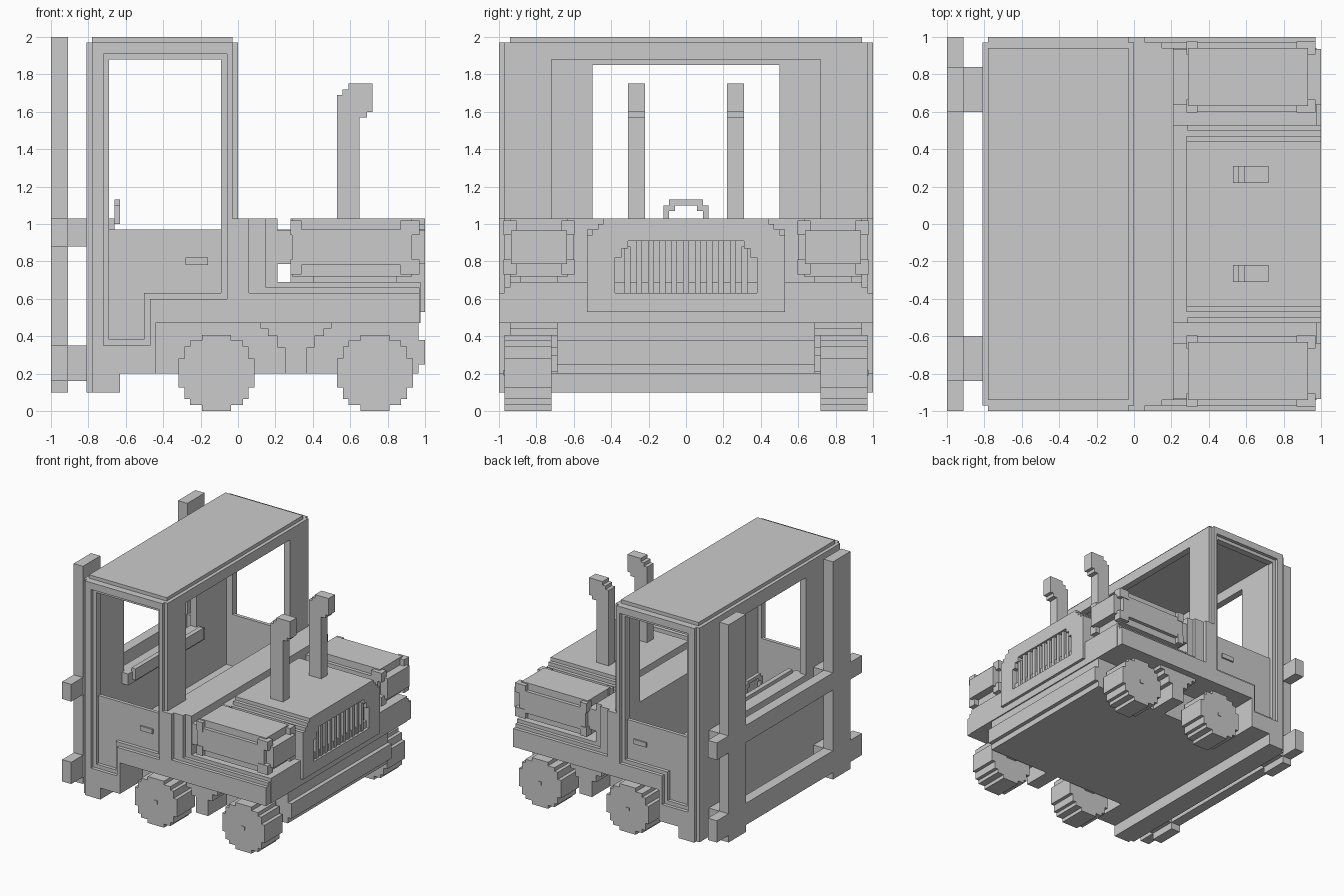
import bpy, bmesh

if "Cube" in bpy.data.objects:
    bpy.data.objects.remove(bpy.data.objects["Cube"])

V = 0.03125  # stair-step size used throughout


def prism(name, pts, axis, a, b):
    """Extrude a 2D profile along x (pts are y,z) or y (pts are x,z)."""
    bm = bmesh.new()
    place = (lambda p, t: (t, p[0], p[1])) if axis == 'x' else (lambda p, t: (p[0], t, p[1]))
    lo = [bm.verts.new(place(p, a)) for p in pts]
    hi = [bm.verts.new(place(p, b)) for p in pts]
    bm.faces.new(lo)
    bm.faces.new(hi)
    n = len(pts)
    for i in range(n):
        bm.faces.new((lo[i], lo[(i + 1) % n], hi[(i + 1) % n], hi[i]))
    bmesh.ops.recalc_face_normals(bm, faces=bm.faces)
    me = bpy.data.meshes.new(name)
    bm.to_mesh(me)
    bm.free()
    ob = bpy.data.objects.new(name, me)
    bpy.context.collection.objects.link(ob)
    return ob


def box(name, x0, x1, y0, y1, z0, z1):
    y0, y1 = min(y0, y1), max(y0, y1)
    return prism(name, [(x0, z0), (x1, z0), (x1, z1), (x0, z1)], 'y', y0, y1)


def cut(ob, *cutters):
    bpy.context.view_layer.objects.active = ob
    for c in cutters:
        m = ob.modifiers.new("cut", 'BOOLEAN')
        m.operation, m.solver, m.object = 'DIFFERENCE', 'EXACT', c
        bpy.ops.object.modifier_apply(modifier=m.name)
        bpy.data.objects.remove(c)


def stepped(cx, cz, hx, hz, steps):
    """Closed stair-cornered outline; steps are (inset x, inset z) from the corner."""
    q = [(hx, hz - steps[0][1])]
    for i, (dx, dz) in enumerate(steps):
        q.append((hx - dx, hz - dz))
        nxt = steps[i + 1][1] if i + 1 < len(steps) else 0
        q.append((hx - dx, hz - nxt))
    ring = q + [(-x, z) for x, z in reversed(q)]
    ring += [(-x, -z) for x, z in q] + [(x, -z) for x, z in reversed(q)]
    out = []
    for x, z in ring:
        p = (cx + x, cz + z)
        if not out or abs(p[0] - out[-1][0]) + abs(p[1] - out[-1][1]) > 1e-5:
            out.append(p)
    return out


def door(g):
    """L-shaped door outline, shrunk by g."""
    return [(-.72 + g, .35 + g), (-.47 - g, .35 + g), (-.47 - g, .6 + g),
            (-.06 - g, .6 + g), (-.06 - g, 1.91 - g), (-.72 + g, 1.91 - g)]


def cab_side(x0, x1):
    return [(x0, .1), (-.63, .1), (-.63, .2), (-.44, .2), (-.44, .47),
            (x1, .47), (x1, 1.97), (x0, 1.97)]


# Cab shell: hollow, with side windows, rear window and windscreen
shell = prism("cab_shell", cab_side(-.81, 0), 'y', -.97, .97)
cut(shell,
    box("c", -.75, -.06, -.91, .91, .52, 1.94),
    prism("c", door(V), 'y', -1.1, -.94),
    prism("c", door(V), 'y', .94, 1.1),
    box("c", -.69, -.09, -1.1, 1.1, .97, 1.88),
    box("c", -.9, -.7, -.5, .5, 1.0, 1.85),
    box("c", -.1, .1, -.72, .72, 1.03, 1.88))
box("roof_cap", -.78, -.03, -.94, .94, 1.96, 2)
for s in (-1, 1):
    a, b = sorted((s * .965, s))
    skin = prism("cab_side_frame", cab_side(-.78, -.03), 'y', a, b)
    cut(skin, prism("c", door(0), 'y', a - .1, b + .1))
    box("door_handle", -.28, -.16, s * .93, s * .955, .78, .82)

# Rear ledge inside the cab with an arched grab handle
box("rear_ledge", -.76, -.69, -.53, .53, .9, 1.0)
box("rear_ledge_step", -.7, -.66, -.47, .47, .93, 1.03)
prism("grab_handle", [(-.12, 1), (-.09, 1), (-.09, 1.07), (-.06, 1.07), (-.06, 1.1),
                      (.06, 1.1), (.06, 1.07), (.09, 1.07), (.09, 1), (.12, 1),
                      (.12, 1.1), (.09, 1.1), (.09, 1.13), (-.09, 1.13), (-.09, 1.1),
                      (-.12, 1.1)], 'x', -.66, -.63)

# Rear guard frame: posts, rails and connectors
for s in (-1, 1):
    box("guard_post", -1, -.91, s * .6, s * .84, .1, 2)
    for z0, z1 in ((.16, .35), (.88, 1.03)):
        box("guard_connector", -.915, -.8, s * .6, s * .84, z0, z1)
for z0, z1 in ((.16, .35), (.88, 1.03)):
    box("guard_rail", -.999, -.911, -1, 1, z0, z1)

# Chassis core and front body, stepped in towards the deck
box("chassis_core", -.7, .965, -.69, .69, .2, .5)
for name, w, x1, z1 in (("body_outer", 1, .06, .63), ("body_middle", .97, .15, .66),
                        ("body_inner", .94, .21, .69)):
    xe = .97 if w > .95 else .975
    prism(name, [(-.03, .47), (xe, .47), (xe, z1), (x1, z1), (x1, 1.03), (-.03, 1.03)],
          'y', -w, w)
box("bumper", .95, 1, -.69, .69, .25, .38)

# Hood with stair-chamfered top and slatted grille
hood_profile = [(-.53, .53), (.53, .53), (.53, .94), (.5, .94), (.5, .97), (.47, .97),
                (.47, 1.0), (.44, 1.0), (.44, 1.03), (-.44, 1.03), (-.44, 1.0),
                (-.47, 1.0), (-.47, .97), (-.5, .97), (-.5, .94), (-.53, .94)]
hood = prism("hood", hood_profile, 'x', .28, 1)
cut(hood, prism("c", [(-.38, .63), (.38, .63), (.38, .82), (.345, .82), (.345, .87),
                      (.31, .87), (.31, .91), (-.31, .91), (-.31, .87), (-.345, .87),
                      (-.345, .82), (-.38, .82)], 'x', .95, 1.1))
box("hood_rear", .2, .29, -.53, .53, .79, .97)
for i in range(-5, 6):
    y = i * .0625
    box("grille_slat", .94, .985, y - V / 2, y + V / 2, .62, .88 if abs(i) == 5 else .92)

# Exhaust stacks with forward-bent tips
for s in (-1, 1):
    a, b = sorted((s * .22, s * .31))
    prism("exhaust", [(.53, 1.0), (.65, 1.0), (.65, 1.57), (.69, 1.57), (.69, 1.6),
                      (.72, 1.6), (.72, 1.75), (.59, 1.75), (.59, 1.72), (.56, 1.72),
                      (.56, 1.69), (.53, 1.69)], 'y', a, b)

# Side tanks with knobbed ends, resting on the deck
for s in (-1, 1):
    cy, cz = s * .785, .875
    prism("tank", stepped(cy, cz, .185, .155, [(0, .09), (.03, .06), (.06, 0)]), 'x', .29, .93)
    for x0, x1, k0, k1 in ((.21, .3, .28, .34), (.92, 1, .87, .97)):
        prism("tank_end", stepped(cy, cz, .15, .09, [(0, .06), (.06, 0)]), 'x', x0, x1)
        for dy in (-1, 1):
            for dz in (-1, 1):
                y, z = cy + dy * .155, cz + dz * .105
                box("tank_knob", k0, k1, y - .035, y + .035, z - .04, z + .04)
    box("tank_foot", .4, .85, cy - .1, cy + .1, .68, .74)

# Wheels: stair-stepped discs with hubs
rows = []
for j in range(-6, 7):
    rows.append((j, max(i for i in range(7) if i * i + j * j <= 41) + .5))
for s in (-1, 1):
    for cx in (-.115, .732):
        right = []
        for j, h in rows:
            for zz in (j - .5, j + .5):
                right.append((h * V, zz * V))
        ring = right + [(-x, z) for x, z in reversed(right)]
        pts = []
        for x, z in ring:
            p = (cx + x, .204 + z)
            if not pts or abs(p[0] - pts[-1][0]) + abs(p[1] - pts[-1][1]) > 1e-5:
                pts.append(p)
        a, b = sorted((s * .72, s * .97))
        prism("wheel", pts, 'y', a, b)
        box("wheel_hub", cx - .016, cx + .016, s * .95, s * .976, .19, .22)
        box("axle", cx - .05, cx + .05, s * .65, s * .75, .21, .3)
    # Hanging bracket between the wheels
    a, b = sorted((s * .68, s * .94))
    prism("wheel_bracket", [(.25, .2), (.37, .2), (.37, .34), (.41, .34), (.41, .4),
                            (.46, .4), (.46, .44), (.5, .44), (.5, .48), (.12, .48),
                            (.12, .44), (.16, .44), (.16, .4), (.21, .4), (.21, .34),
                            (.25, .34)], 'y', a, b)
